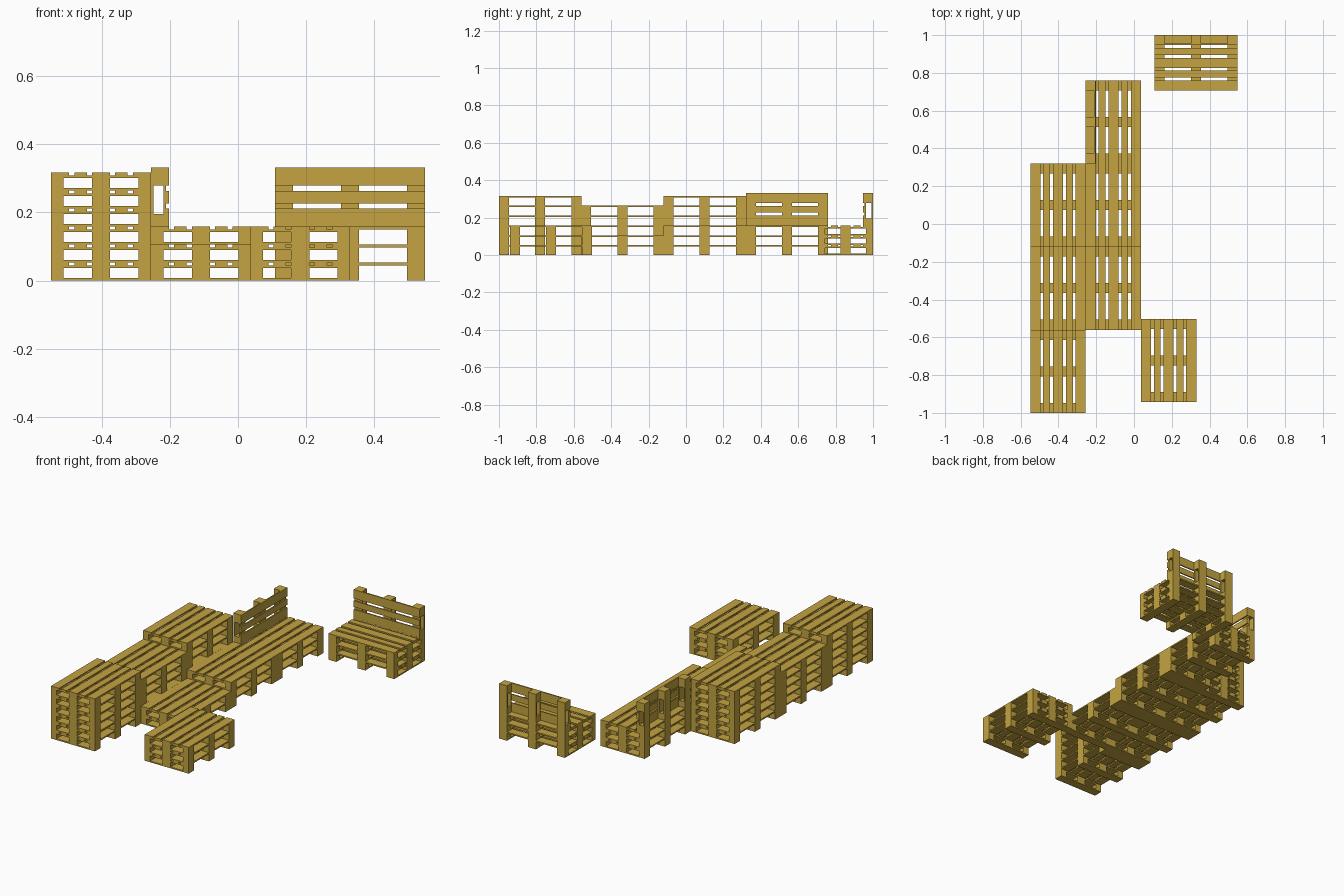
import bpy, bmesh
from math import radians
from mathutils import Matrix, Vector

cube = bpy.data.objects.get("Cube")
if cube:
    bpy.data.objects.remove(cube, do_unlink=True)

# Pallet proportions
LENGTH, WIDTH, HEIGHT = 0.44, 0.2933, 0.0528
BOARD = 0.008                    # board thickness
WIDE, NARROW = 0.0532, 0.0366    # board and block widths
GAP = (WIDTH - 3 * WIDE - 2 * NARROW) / 4

wood = bpy.data.materials.new("pallet wood")
wood.use_nodes = True
colour = (0.552, 0.371, 0.053, 1)
wood.diffuse_color = colour
wood.node_tree.nodes["Principled BSDF"].inputs["Base Color"].default_value = colour


def add_box(bm, low, high):
    low, high = Vector(low), Vector(high)
    matrix = Matrix.Translation((low + high) / 2) @ Matrix.Diagonal((*(high - low), 1))
    bmesh.ops.create_cube(bm, size=1, matrix=matrix)


def pallet_mesh(name, slats, blocks):
    """Length along y, width along x from 0, deck facing +z."""
    bm = bmesh.new()
    width = sum(slats) + GAP * (len(slats) - 1)
    half = LENGTH / 2
    # Three cross frames: bottom board, blocks, top board
    for y in (-half, -WIDE / 2, half - WIDE):
        add_box(bm, (0, y, 0), (width, y + WIDE, BOARD))
        add_box(bm, (0, y, HEIGHT - 2 * BOARD), (width, y + WIDE, HEIGHT - BOARD))
        for x, w in blocks:
            add_box(bm, (x, y, BOARD), (x + w, y + WIDE, HEIGHT - 2 * BOARD))
    # Lengthwise deck slats
    x = 0
    for w in slats:
        add_box(bm, (x, -half, HEIGHT - BOARD), (x + w, half, HEIGHT))
        x += w + GAP
    mesh = bpy.data.meshes.new(name)
    bm.to_mesh(mesh)
    bm.free()
    mesh.materials.append(wood)
    return mesh


middle = (WIDTH - WIDE) / 2
full = pallet_mesh("full pallet", (WIDE, NARROW, WIDE, NARROW, WIDE),
                   ((0, NARROW), (middle, WIDE), (WIDTH - NARROW, NARROW)))
cut = pallet_mesh("cut pallet", (WIDE, NARROW, WIDE),
                  ((0, NARROW), (middle, WIDE)))


def place(name, mesh, matrix):
    obj = bpy.data.objects.new(name, mesh)
    bpy.context.scene.collection.objects.link(obj)
    obj.matrix_world = matrix


def stack(name, x, y, count, turn=0):
    """Pile of pallets centred on x, y."""
    for i in range(count):
        place(f"{name}_pallet_{i + 1}", full,
              Matrix.Translation((x, y, i * HEIGHT))
              @ Matrix.Rotation(radians(turn), 4, "Z")
              @ Matrix.Translation((-WIDTH / 2, 0, 0)))


def backrest(name, x, y, turn=0):
    """Cut pallet standing on a seat, deck facing +x before turning."""
    upright = Matrix(((0, 0, 1, 0), (0, -1, 0, 0), (1, 0, 0, 0), (0, 0, 0, 1)))
    place(name, cut, Matrix.Translation((x, y, 3 * HEIGHT))
          @ Matrix.Rotation(radians(turn), 4, "Z") @ upright)


# Tall row
for name, y, count in (("front_counter", -0.78, 6), ("middle_counter", -0.34, 5),
                       ("rear_counter", 0.10, 6)):
    stack(name, -0.4025, y, count)

# Low row beside it
for name, y, count in (("low_step", -0.34, 2), ("bench", 0.10, 3), ("bench_seat", 0.54, 3)):
    stack(name, -0.109, y, count)
backrest("bench_backrest", -0.2557, 0.54)

# Free-standing table and chair
stack("table", 0.183, -0.722, 3)
stack("chair_seat", 0.329, 1 - WIDTH / 2, 3, turn=-90)
backrest("chair_backrest", 0.329, 1.0, turn=-90)
